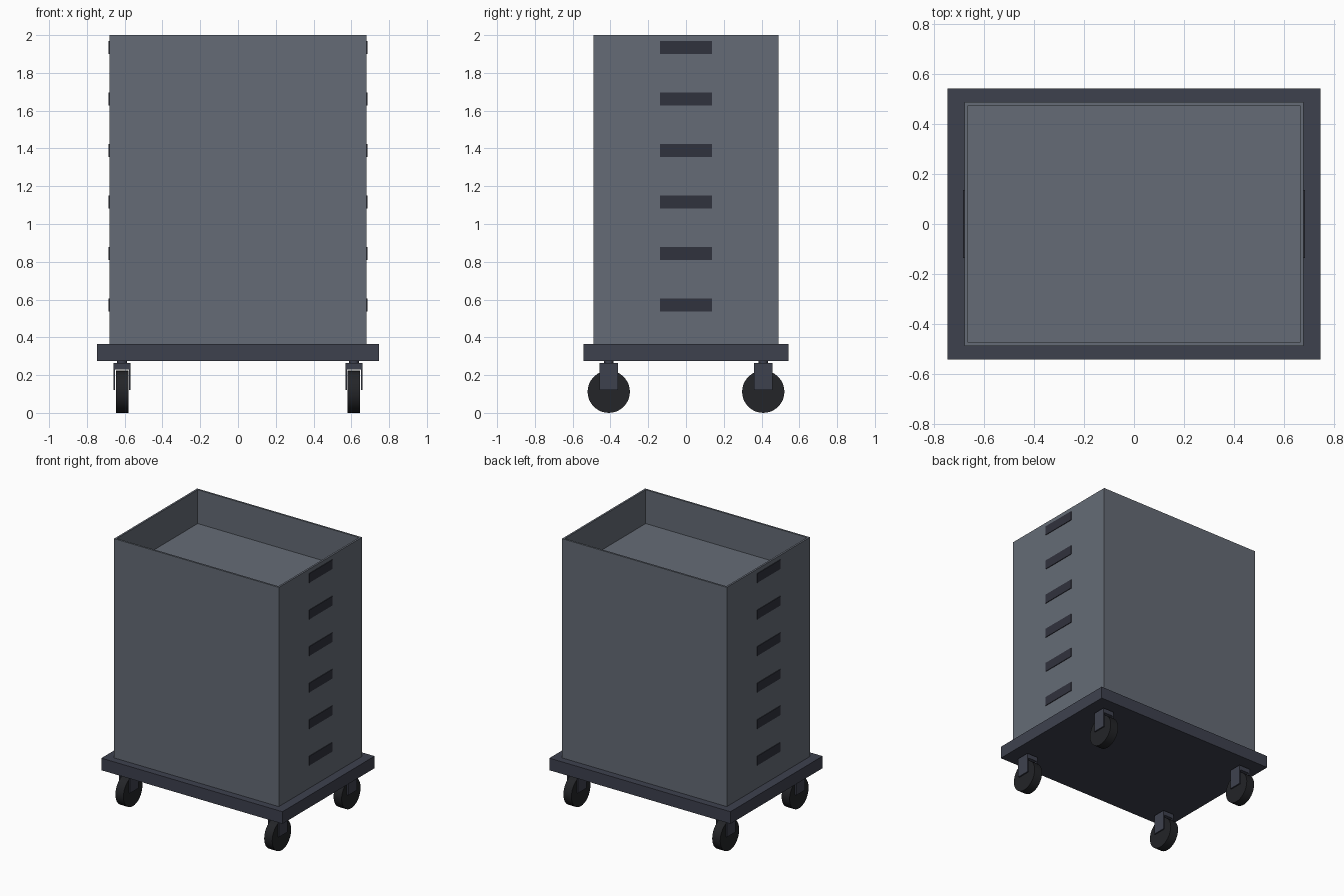
import bpy
import bmesh
import math
from mathutils import Matrix, Vector

cube = bpy.data.objects.get("Cube")
if cube:
    bpy.data.objects.remove(cube, do_unlink=True)


def material(name, color):
    mat = bpy.data.materials.new(name)
    mat.use_nodes = True
    rgba = (*color, 1)
    mat.diffuse_color = rgba
    mat.node_tree.nodes["Principled BSDF"].inputs["Base Color"].default_value = rgba
    return mat


BIN_GREY = material("bin_grey", (0.13, 0.148, 0.18))
FRAME_GREY = material("frame_grey", (0.048, 0.053, 0.076))
GRIP_DARK = material("grip_dark", (0.03, 0.032, 0.047))
RUBBER = material("rubber", (0.017, 0.018, 0.021))


def finish(name, bm, mat):
    mesh = bpy.data.meshes.new(name)
    bm.to_mesh(mesh)
    bm.free()
    mesh.materials.append(mat)
    obj = bpy.data.objects.new(name, mesh)
    bpy.context.collection.objects.link(obj)
    return obj


def add_box(bm, center, size):
    matrix = Matrix.Translation(center) @ Matrix.Diagonal((*size, 1))
    return bmesh.ops.create_cube(bm, size=1, matrix=matrix)


def box(name, center, size, mat):
    bm = bmesh.new()
    add_box(bm, center, size)
    return finish(name, bm, mat)


def cylinder(name, center, radius, depth, mat, sides, axis="Z"):
    turn = Matrix.Rotation(math.pi / 2, 4, "Y") if axis == "X" else Matrix()
    bm = bmesh.new()
    bmesh.ops.create_cone(bm, cap_ends=True, segments=sides, radius1=radius,
                          radius2=radius, depth=depth,
                          matrix=Matrix.Translation(center) @ turn)
    obj = finish(name, bm, mat)
    bpy.ops.object.select_all(action="DESELECT")
    obj.select_set(True)
    bpy.context.view_layer.objects.active = obj
    bpy.ops.object.shade_smooth_by_angle(angle=math.radians(35))
    return obj


# Dolly platform
DECK_BOTTOM, DECK_TOP = 0.275, 0.365
box("dolly_platform", (0, 0, (DECK_BOTTOM + DECK_TOP) / 2),
    (1.494, 1.086, DECK_TOP - DECK_BOTTOM), FRAME_GREY)

# Stack of open bins with a grip on each end
BINS, HALF_X, HALF_Y, WALL = 6, 0.68, 0.49, 0.02
HEIGHT = (2 - DECK_TOP) / BINS


def open_bin(name, bottom):
    bm = bmesh.new()
    add_box(bm, (0, 0, bottom + HEIGHT / 2), (2 * HALF_X, 2 * HALF_Y, HEIGHT))
    bm.normal_update()
    top = max(bm.faces, key=lambda f: f.calc_center_median().z)
    bmesh.ops.inset_region(bm, faces=[top], thickness=WALL)
    extruded = bmesh.ops.extrude_discrete_faces(bm, faces=[top])
    floor = extruded["faces"][0]
    bmesh.ops.translate(bm, verts=floor.verts, vec=Vector((0, 0, WALL - HEIGHT)))
    bmesh.ops.recalc_face_normals(bm, faces=bm.faces)
    return finish(name, bm, BIN_GREY)


for i in range(BINS):
    bottom = DECK_TOP + i * HEIGHT
    open_bin(f"bin_{i + 1}", bottom)
    for side, sx in (("left", 1), ("right", -1)):
        box(f"bin_{i + 1}_{side}_grip", (sx * 0.677, 0, bottom + 0.207),
            (0.016, 0.274, 0.068), GRIP_DARK)


# Four casters: stem, fork and wheel
def caster(label, x, y):
    cylinder(f"{label}_caster_stem", (x, y, 0.266), 0.026, 0.03, FRAME_GREY, 24)
    bm = bmesh.new()
    add_box(bm, (x, y, 0.248), (0.092, 0.1, 0.034))
    for sx in (-1, 1):
        add_box(bm, (x + sx * 0.041, y, 0.176), (0.01, 0.1, 0.112))
    finish(f"{label}_caster_fork", bm, FRAME_GREY)
    cylinder(f"{label}_caster_wheel", (x, y, 0.112), 0.112, 0.066, RUBBER, 32, "X")


for end, sy in (("front", -1), ("back", 1)):
    for side, sx in (("left", 1), ("right", -1)):
        caster(f"{end}_{side}", sx * 0.614, sy * 0.409)
